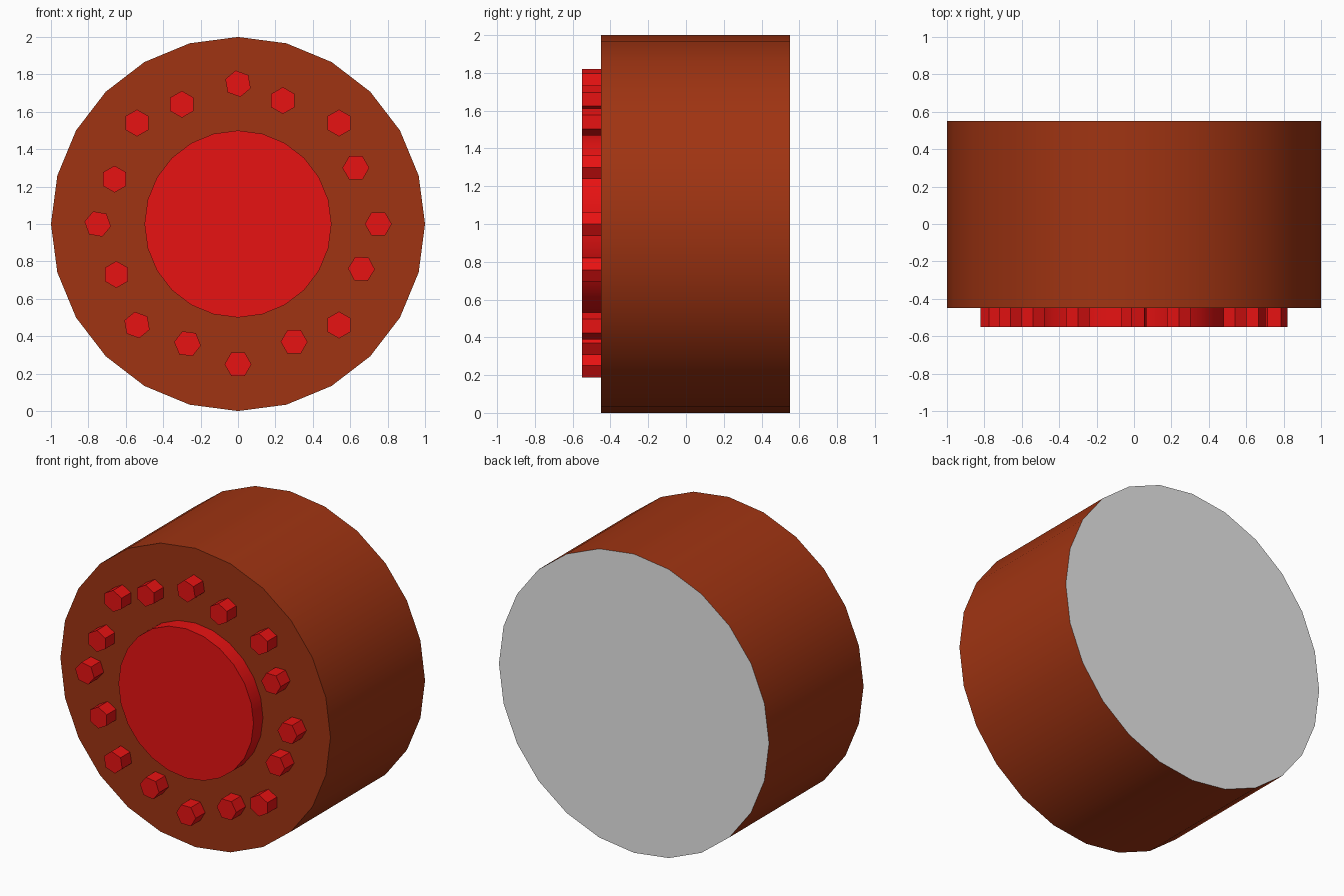
import bpy
from math import pi, radians

if "Cube" in bpy.data.objects:
    bpy.data.objects.remove(bpy.data.objects["Cube"], do_unlink=True)


def material(name, rgb):
    mat = bpy.data.materials.new(name)
    mat.use_nodes = True
    colour = (*rgb, 1)
    mat.diffuse_color = colour
    mat.node_tree.nodes["Principled BSDF"].inputs["Base Color"].default_value = colour
    return mat


brown = material("rust brown", (0.35, 0.034, 0.006))
red = material("bright red", (0.8, 0.006, 0.006))
grey = material("light grey", (0.8, 0.8, 0.8))


def disc(name, sides, radius, x, z, front, back, mat, turn=0, smooth=False):
    """Cylinder along y; turn is in degrees, as seen from the front."""
    bpy.ops.mesh.primitive_cylinder_add(
        vertices=sides, radius=radius, depth=back - front,
        location=(x, (front + back) / 2, z), rotation=(pi / 2, 0, 0))
    obj = bpy.context.object
    obj.name = name
    obj.rotation_euler = (pi / 2, -radians(turn), 0)
    bpy.ops.object.transform_apply(location=False, rotation=True, scale=False)
    obj.data.materials.append(mat)
    if smooth:
        bpy.ops.object.shade_smooth_by_angle(angle=radians(30))
    return obj


# Drum with a grey back
drum = disc("drum", 24, 1, 0, 1, -0.45, 0.55, brown, smooth=True)
drum.data.materials.append(grey)
for face in drum.data.polygons:
    if face.normal.y > 0.9:
        face.material_index = 1

# Raised hub
disc("hub", 24, 0.5, 0, 1, -0.55, -0.45, red, smooth=True)

# Unevenly spaced hexagonal bolts: x, z, turn
bolts = [
    (0, 1.75, 10), (0.24, 1.66, 0), (0.54, 1.54, 0), (0.63, 1.30, 30),
    (0.75, 1.0, 30), (0.66, 0.76, 28), (0.54, 0.46, 0), (0.30, 0.37, 30),
    (0, 0.25, 30), (-0.27, 0.36, 22), (-0.54, 0.46, 10), (-0.65, 0.73, 0),
    (-0.75, 1.0, 20), (-0.66, 1.24, 0), (-0.54, 1.54, 0), (-0.30, 1.64, 0),
]
for i, (x, z, turn) in enumerate(bolts):
    disc(f"bolt_{i + 1}", 6, 0.072, x, z, -0.55, -0.45, red, turn)
